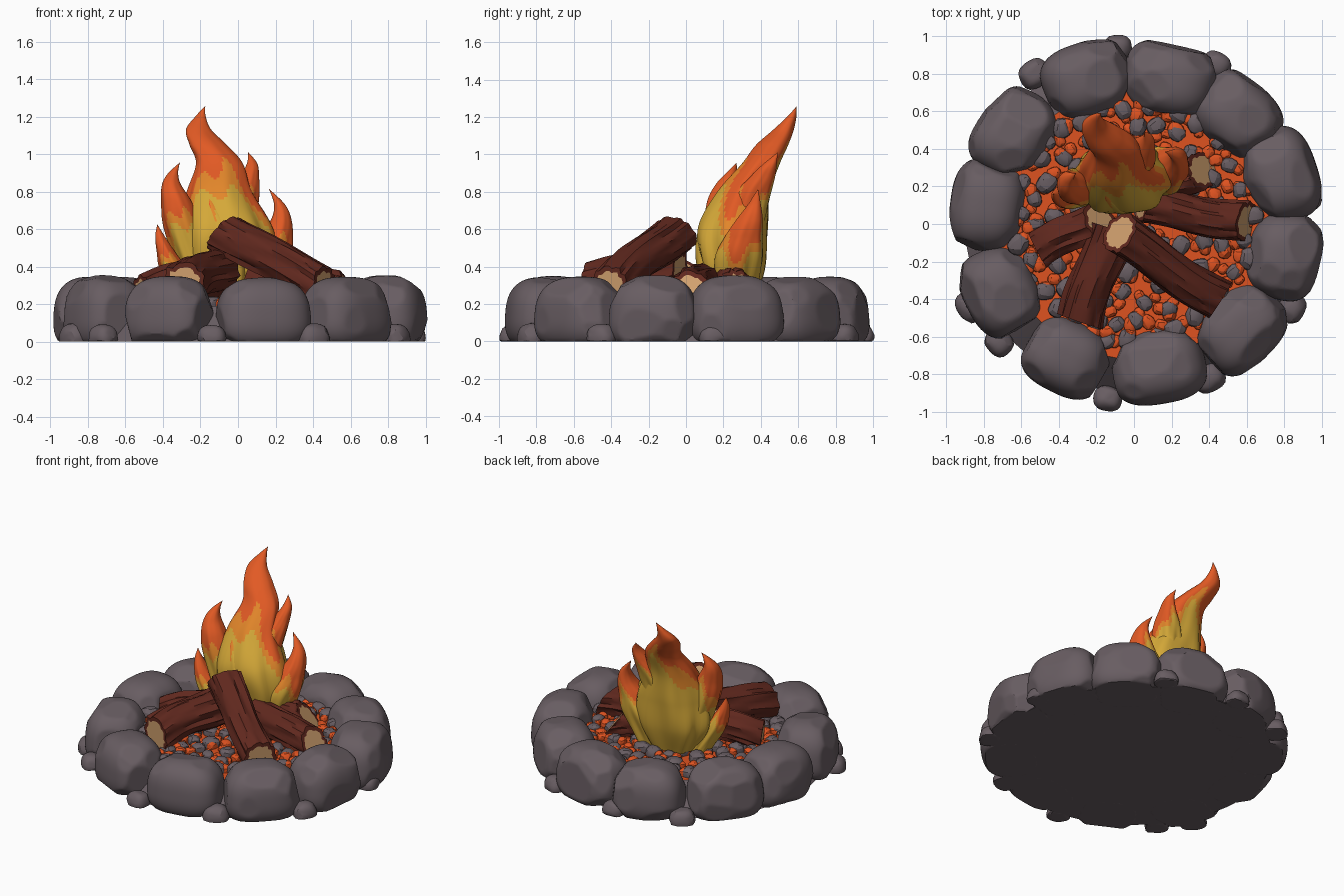
import bpy, bmesh, math, random
from mathutils import Vector, Matrix

random.seed(7)
cube = bpy.data.objects.get("Cube")
if cube:
    bpy.data.objects.remove(cube, do_unlink=True)


def material(name, rgb):
    linear = [((c / 255 + 0.055) / 1.055) ** 2.4 for c in rgb] + [1]
    mat = bpy.data.materials.new(name)
    mat.use_nodes = True
    mat.diffuse_color = linear
    mat.node_tree.nodes["Principled BSDF"].inputs["Base Color"].default_value = linear
    return mat


stone = material("stone grey", (104, 93, 98))
ember = material("ember orange", (222, 82, 32))
bark = material("bark brown", (96, 40, 30))
wood = material("cut wood tan", (208, 160, 110))
yellow = material("flame yellow", (212, 168, 56))
orange = material("flame orange", (226, 134, 42))
red = material("flame red orange", (226, 90, 36))


def finish(bm, name, mats, angle=35):
    bmesh.ops.recalc_face_normals(bm, faces=bm.faces[:])
    mesh = bpy.data.meshes.new(name)
    bm.to_mesh(mesh)
    bm.free()
    for m in mats:
        mesh.materials.append(m)
    obj = bpy.data.objects.new(name, mesh)
    bpy.context.collection.objects.link(obj)
    bpy.ops.object.select_all(action='DESELECT')
    obj.select_set(True)
    bpy.context.view_layer.objects.active = obj
    bpy.ops.object.shade_smooth_by_angle(angle=math.radians(angle))


def random_direction():
    return Vector([random.gauss(0, 1) for _ in "xyz"]).normalized()


def add_rock(bm, centre, size, turn, detail, chips, wedge=0.0, taper=0.0):
    """Rounded block with flat chips knocked off, resting no lower than the ground."""
    verts = bmesh.ops.create_icosphere(bm, subdivisions=detail, radius=1)["verts"]
    for v in verts:
        v.co /= sum(abs(c) ** 2.7 for c in v.co) ** (1 / 2.7)
    for _ in range(chips):
        n = random_direction()
        limit = max(v.co.dot(n) for v in verts) * random.uniform(0.91, 0.97)
        for v in verts:
            over = v.co.dot(n) - limit
            if over > 0:
                v.co -= n * over
    spin = Matrix.Rotation(turn, 3, 'Z')
    for v in verts:
        x, y, z = v.co
        narrow = 1 - taper * z
        p = Vector((x * size[0] * narrow, y * size[1] * narrow * (1 + wedge * x), z * size[2]))
        v.co = spin @ p + Vector(centre)
        v.co.z = max(v.co.z, 0)


# Ring of big stones
ring = [(-.25, .77), (.19, .77), (.55, .58), (.78, .26), (.80, -.17), (.57, -.56),
        (.13, -.76), (-.36, -.71), (-.71, -.36), (-.78, .10), (-.64, .48)]
for i, (x, y) in enumerate(ring):
    bm = bmesh.new()
    size = (.198, .24 + random.uniform(-.01, .01), .205 + random.uniform(-.01, .01))
    add_rock(bm, (x, y, .145), size, math.atan2(y, x), 5, 18, .06, .07)
    finish(bm, f"ring_stone_{i + 1}", [stone], 30)

# Small stones wedged around the outside
wedges = [(-.09, .94), (.44, .85), (.93, .15), (.84, -.45), (.40, -.82),
          (-.14, -.93), (-.72, -.63), (-.87, -.44), (-.53, .80)]
bm = bmesh.new()
for x, y in wedges:
    r = random.uniform(.062, .075)
    add_rock(bm, (x, y, .035), (r, r * 1.15, r * .85), math.atan2(y, x), 3, 12, 0, .15)
finish(bm, "outer_pebbles", [stone], 25)

# Fire bed: glowing top on a stone base
bm = bmesh.new()
bmesh.ops.create_cone(bm, cap_ends=True, segments=48, radius1=.9, radius2=.72, depth=.19,
                      matrix=Matrix.Translation((0, 0, .095)))
bm.normal_update()
for f in bm.faces:
    f.material_index = int(f.normal.z > .9)
finish(bm, "fire_bed", [stone, ember])


def scatter(name, mat, count, low, high, gap):
    bm = bmesh.new()
    placed = []
    for _ in range(count * 12):
        a, d = random.uniform(0, math.tau), .64 * math.sqrt(random.random())
        p = Vector((d * math.cos(a), d * math.sin(a), .2))
        if len(placed) < count and all((p - q).length > gap for q in placed):
            placed.append(p)
            r = random.uniform(low, high)
            add_rock(bm, p, (r, r * .85, r * .85), a * 5, 2, 6)
    finish(bm, name, [mat], 20)


scatter("bed_pebbles", stone, 120, .045, .062, .095)
scatter("embers", ember, 190, .028, .046, .055)


def log(name, start, end, radius, low_slant, high_slant):
    """Ridged bark tube; each end is cut at its own slant."""
    start, end = Vector(start), Vector(end)
    axis = end - start
    length = axis.length
    turn = axis.to_track_quat('Z', 'Y')
    sides, rows = 32, 14
    ridge = [random.uniform(.88, 1.06) for _ in range(sides)]
    bm = bmesh.new()
    rings = []
    for j in range(rows + 1):
        t = j / rows
        slant = high_slant * t ** 4 - low_slant * (1 - t) ** 4
        loop = []
        for i in range(sides):
            a = math.tau * i / sides
            r = radius * (ridge[i] + .04 * math.sin(7 * t + i * 2) + .06 * (2 * t - 1) ** 2)
            x, y = r * math.cos(a), r * math.sin(a)
            bend = .012 * math.sin(math.pi * 1.5 * t)
            loop.append(bm.verts.new(start + turn @ Vector((x + bend, y + bend, t * length - slant * y))))
        rings.append(loop)
    for low, high in zip(rings, rings[1:]):
        for i in range(sides):
            k = (i + 1) % sides
            bm.faces.new((low[i], low[k], high[k], high[i]))
    caps = [bm.faces.new(rings[0][::-1]), bm.faces.new(rings[-1])]
    # Bark rim around each cut face
    for cap in caps:
        bmesh.ops.inset_region(bm, faces=[cap], thickness=0, use_even_offset=False)
        middle = cap.calc_center_median()
        for v in cap.verts:
            v.co = middle + (v.co - middle) * .78
        cap.material_index = 1
    finish(bm, name, [bark, wood], 40)


# Logs leaning together
log("front_log", (.46, -.41, .28), (-.08, -.06, .59), .11, .45, .25)
log("front_right_log", (-.29, -.52, .30), (-.12, -.03, .39), .118, .15, -.2)
log("right_log", (-.51, -.14, .25), (-.19, .03, .36), .10, .2, .5)
log("left_log", (.60, .01, .26), (.04, .10, .32), .105, .6, .2)
log("back_left_log", (.37, .29, .27), (.08, .20, .31), .095, 1, .2)


def blend(a, b, c, d, t):
    """Smooth curve value between b and c."""
    return b + .5 * t * (c - a + t * (2 * a - 5 * b + 4 * c - d + t * (3 * (b - c) + d - a)))


def flame(name, keys, heat=0.0, sides=56, steps=13):
    """Loft of level ellipses; each key is x, y, z, half width, half depth."""
    padded = [keys[0]] + keys + [keys[-1]]
    rows = []
    for i in range(len(keys) - 1):
        four = padded[i:i + 4]
        rows += [[blend(*column, s / steps) for column in zip(*four)] for s in range(steps)]
    bottom, tip = keys[0][2], Vector(keys[-1][:3])
    bm = bmesh.new()
    rings = []
    for x, y, z, w, d in rows:
        t = (z - bottom) / (tip.z - bottom)
        loop = []
        for i in range(sides):
            a = math.tau * i / sides
            fold = 1 + (.08 * math.sin(6 * a + 5 * t) + .03 * math.sin(11 * a - 4 * t)) * (1 - t)
            loop.append(bm.verts.new((x + max(w, .002) * fold * math.cos(a),
                                      y + max(d, .002) * fold * math.sin(a), z)))
        rings.append(loop)

    def tint(face, t, i):
        a = math.tau * (i + .5) / sides
        edge = .26 * math.cos(a) ** 2 - .05 * math.sin(a)
        s = t + heat + edge + .07 * math.sin(5 * a + 6 * t)
        face.material_index = (s > .65) + (s > .76)

    for j in range(len(rings) - 1):
        t = (rows[j][2] - bottom) / (tip.z - bottom)
        for i in range(sides):
            k = (i + 1) % sides
            tint(bm.faces.new((rings[j][i], rings[j][k], rings[j + 1][k], rings[j + 1][i])), t, i)
    point = bm.verts.new(tip)
    for i in range(sides):
        tint(bm.faces.new((rings[-1][i], rings[-1][(i + 1) % sides], point)), 1, i)
    bm.faces.new(rings[0][::-1])
    finish(bm, name, [yellow, orange, red], 60)


# Flame tongues, swept backwards
flame("main_flame", [(-.06, .25, .22, .17, .11), (-.06, .25, .4, .27, .17), (-.07, .25, .6, .25, .19),
                     (-.10, .31, .8, .17, .14), (-.10, .40, .95, .125, .10), (-.16, .46, 1.05, .10, .085),
                     (-.21, .52, 1.13, .068, .055), (-.20, .565, 1.2, .028, .025), (-.175, .59, 1.255, 0, 0)], .02)
flame("right_flame", [(-.20, .21, .3, .08, .09), (-.29, .20, .6, .10, .10), (-.33, .20, .75, .08, .085),
                      (-.355, .22, .84, .05, .06), (-.345, .245, .9, .026, .03), (-.31, .27, .955, 0, 0)], .1)
flame("small_right_flame", [(-.25, .18, .22, .06, .08), (-.34, .16, .38, .07, .08), (-.385, .15, .48, .048, .06),
                            (-.415, .15, .56, .026, .03), (-.43, .16, .625, 0, 0)], .1)
flame("upper_left_flame", [(-.03, .28, .55, .11, .12), (.02, .35, .77, .09, .10), (.06, .41, .88, .052, .065),
                           (.075, .45, .95, .028, .035), (.055, .49, 1.01, 0, 0)], .12)
flame("left_flame", [(.08, .26, .22, .10, .10), (.15, .28, .43, .125, .13), (.20, .31, .56, .09, .10),
                     (.23, .34, .65, .055, .07), (.222, .365, .73, .03, .035), (.165, .385, .815, 0, 0)], .12)
flame("front_flame", [(-.08, .16, .22, .13, .08), (-.08, .15, .45, .15, .10), (-.10, .15, .6, .11, .08),
                      (-.14, .17, .72, .05, .045), (-.17, .20, .82, 0, 0)], -.15)
